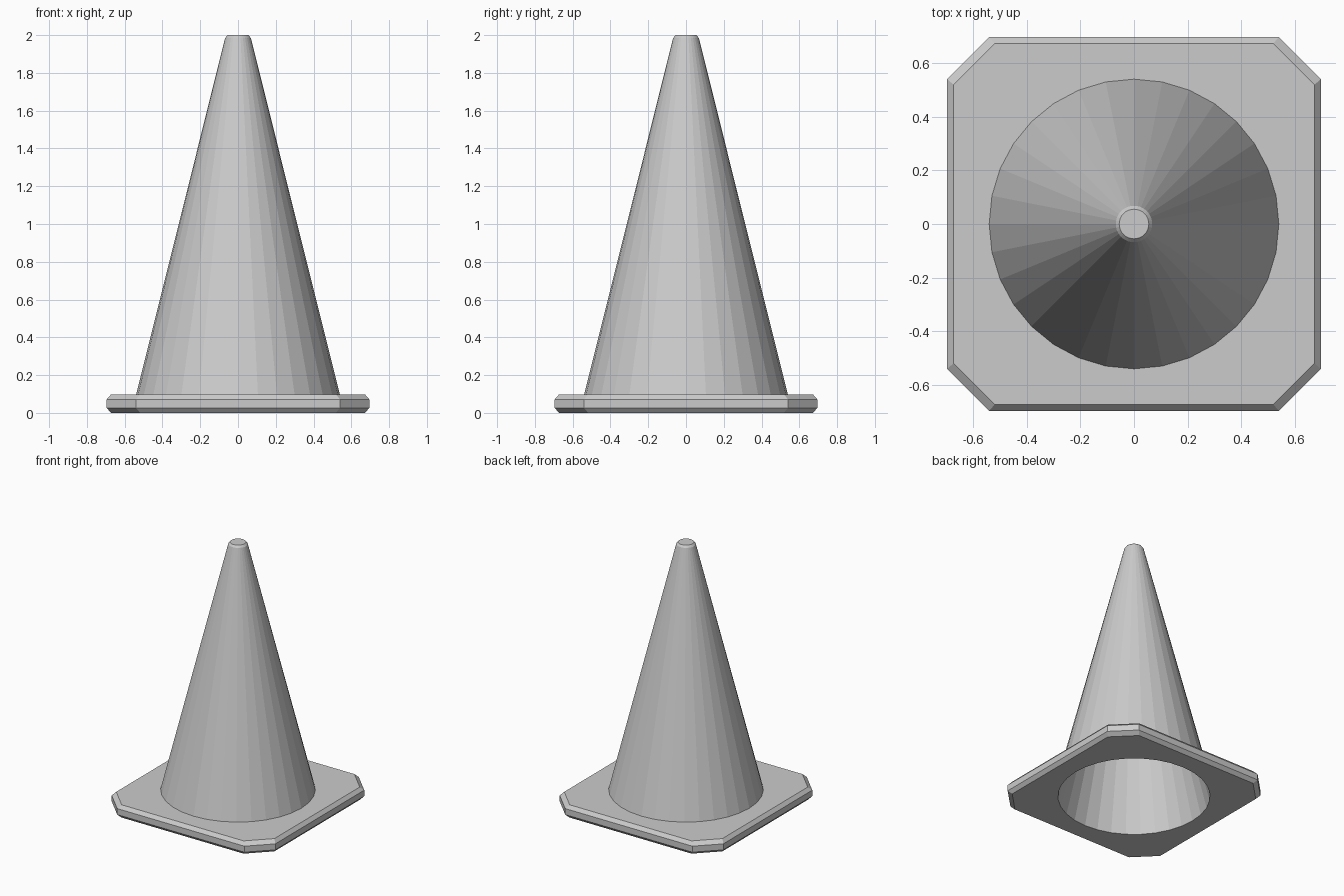
import bpy, bmesh
from math import cos, sin, pi

if "Cube" in bpy.data.objects:
    bpy.data.objects.remove(bpy.data.objects["Cube"])

SIDES = 32
bm = bmesh.new()


def ring(points, z):
    return [bm.verts.new((x, y, z)) for x, y in points]


def circle(r, z):
    return ring([(r * sin(2 * pi * i / SIDES), r * cos(2 * pi * i / SIDES))
                 for i in range(SIDES)], z)


def octagon(h, c, z):
    # square of half-size h with its corners cut at c
    return ring([(c, h), (h, c), (h, -c), (c, -h),
                 (-c, -h), (-h, -c), (-h, c), (-c, h)], z)


def skin(loops):
    # quads between successive loops of equal count
    for a, b in zip(loops, loops[1:]):
        n = len(a)
        for i in range(n):
            j = (i + 1) % n
            bm.faces.new((a[i], a[j], b[j], b[i]))


def annulus(outer, inner):
    # flat face between the octagon and a circular opening
    edges = []
    for loop in (outer, inner):
        for i in range(len(loop)):
            edges.append(bm.edges.get((loop[i], loop[(i + 1) % len(loop)])))
    bmesh.ops.triangle_fill(bm, edges=edges, use_beauty=True)


# bevelled square foot with cut corners
foot = [octagon(0.672, 0.518, 0.0), octagon(0.695, 0.54, 0.026),
        octagon(0.695, 0.54, 0.072), octagon(0.672, 0.518, 0.098)]
skin(foot)

# outer cone with a small bevel at the tip
outer = [circle(0.539, 0.098), circle(0.068, 1.985), circle(0.055, 2.0)]
skin(outer)
bm.faces.new(outer[-1])

# hollow inside
inner = [circle(0.53, 0.0), circle(0.04, 1.965)]
skin(inner)
bm.faces.new(inner[-1])

# top and underside of the foot
annulus(foot[-1], outer[0])
annulus(foot[0], inner[0])

bmesh.ops.recalc_face_normals(bm, faces=bm.faces[:])
mesh = bpy.data.meshes.new("hollow_cone_with_foot")
bm.to_mesh(mesh)
bm.free()
bpy.context.collection.objects.link(
    bpy.data.objects.new("hollow_cone_with_foot", mesh))
